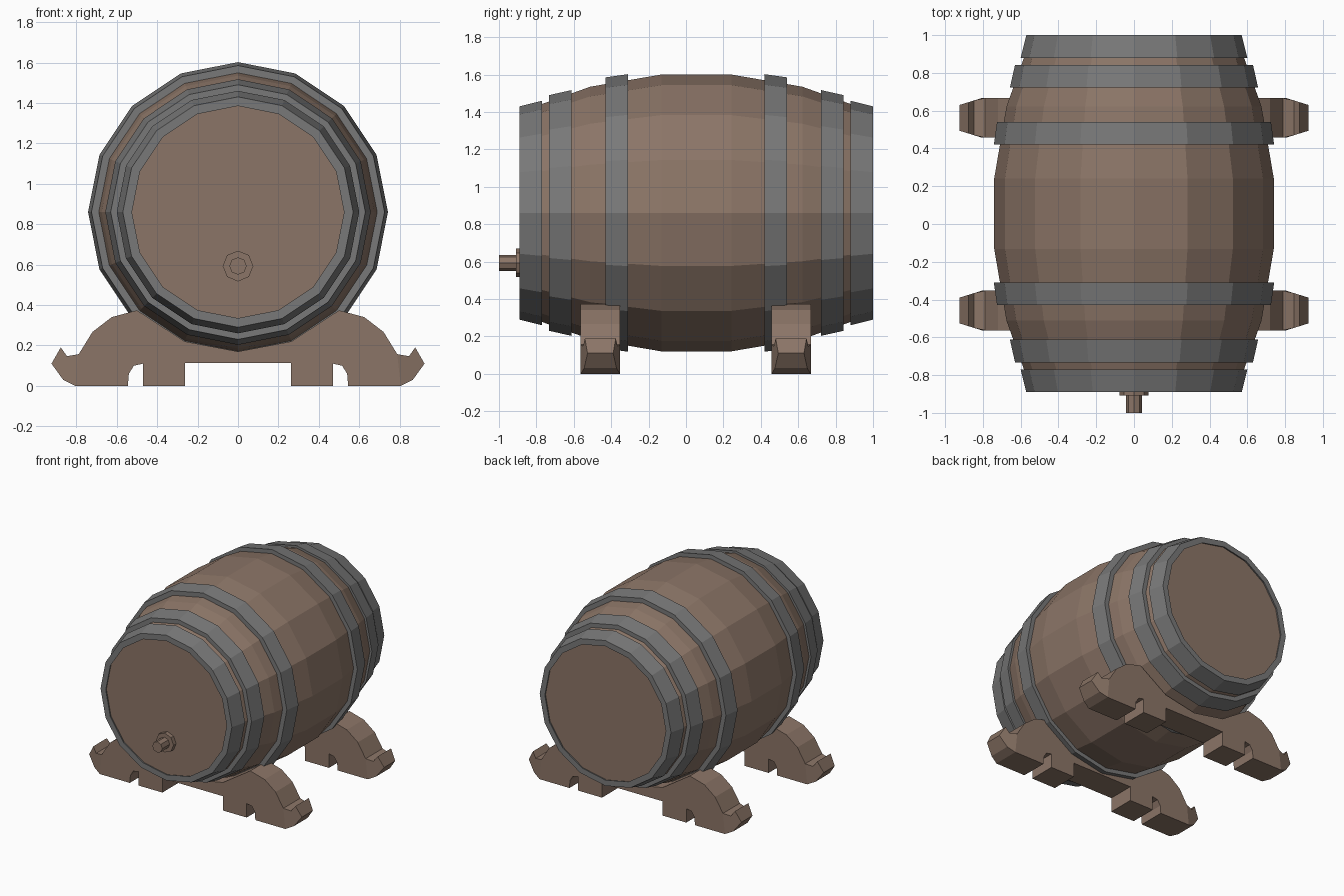
import bpy, bmesh, math

if "Cube" in bpy.data.objects:
    bpy.data.objects.remove(bpy.data.objects["Cube"])

MID_Y, AXIS_Z = 0.055, 0.86


def material(name, color):
    m = bpy.data.materials.new(name)
    m.diffuse_color = color
    m.use_nodes = True
    m.node_tree.nodes["Principled BSDF"].inputs["Base Color"].default_value = m.diffuse_color
    return m


wood = material("wood", (0.26, 0.178, 0.135, 1))
iron = material("iron", (0.19, 0.19, 0.19, 1))


def finish(bm, name, mat):
    bmesh.ops.recalc_face_normals(bm, faces=bm.faces)
    me = bpy.data.meshes.new(name)
    bm.to_mesh(me)
    bm.free()
    me.materials.append(mat)
    ob = bpy.data.objects.new(name, me)
    bpy.context.collection.objects.link(ob)
    return ob


def lathe(name, profile, sides, cz, mat, ring=False):
    """Revolve (radius, y) points about a y axis; cap the ends or close as a ring."""
    bm = bmesh.new()
    loops = []
    for r, y in profile:
        angles = [2 * math.pi * i / sides for i in range(sides)]
        loops.append([bm.verts.new((r * math.sin(a), y, cz + r * math.cos(a))) for a in angles])
    pairs = list(zip(loops, loops[1:]))
    if ring:
        pairs.append((loops[-1], loops[0]))
    else:
        bm.faces.new(loops[0])
        bm.faces.new(loops[-1])
    for a, b in pairs:
        for i in range(sides):
            j = (i + 1) % sides
            bm.faces.new((a[i], a[j], b[j], b[i]))
    return finish(bm, name, mat)


# Barrel body with slightly recessed lids
half = [(0.545, 0.93), (0.675, 0.567), (0.74, 0.187)]
body = [(r, MID_Y - d) for r, d in half] + [(r, MID_Y + d) for r, d in reversed(half)]
lathe("barrel_body", body, 16, AXIS_Z, wood)

# Iron hoops: outer distance, inner distance, outer radii, bore radii
hoops = {
    "end_hoop": (0.945, 0.825, 0.57, 0.60, 0.525, 0.56),
    "quarter_hoop": (0.787, 0.667, 0.63, 0.657, 0.57, 0.61),
    "belly_hoop": (0.485, 0.365, 0.725, 0.742, 0.67, 0.69),
}
for name, (d0, d1, r0, r1, b0, b1) in hoops.items():
    for side, s in (("front", -1), ("back", 1)):
        ring = [(b0, d0), (r0, d0), (r1, d1), (b1, d1)]
        lathe(f"{name}_{side}", [(r, MID_Y + s * d) for r, d in ring], 16, AXIS_Z, iron, True)

# Tap on the front lid
lathe("tap", [(0.076, -0.87), (0.076, -0.908), (0.043, -0.908), (0.043, -1.0)], 8, 0.593, wood)

# Cradle outline (right half): underside and feet, scrolled tip, shoulder and saddle
under = [(0.262, 0.112), (0.262, 0), (0.47, 0), (0.47, 0.11), (0.515, 0.1),
         (0.54, 0.06), (0.545, 0), (0.805, 0)]
tip = [(0.865, 0.03), (0.923, 0.11), (0.877, 0.19), (0.846, 0.147)]
top = [(0.788, 0.157), (0.72, 0.267), (0.625, 0.34), (0.5, 0.374), (0.264, 0.22)]


def cradle(name, cy):
    bm = bmesh.new()
    right = under + tip + top
    outline = right + [(0, 0.17)] + [(-x, z) for x, z in reversed(right)]
    n, a, b = len(outline), len(under), len(under) + len(tip)
    sheets = []
    for s in (-1, 1):
        verts = []
        for x, z in outline:
            w = 0.105 - max(0, abs(x) - 0.805) * 0.31
            verts.append(bm.verts.new((x, cy + s * w, z)))
        sheets.append(verts)
        # Tapered tips are separate faces from the flat main side
        bm.faces.new(verts[a - 1:b + 1])
        bm.faces.new(verts[n - b - 1:n - a + 1])
        bm.faces.new(verts[:a] + verts[b:n - b] + verts[n - a:])
    f, k = sheets
    for i in range(n):
        j = (i + 1) % n
        bm.faces.new((f[i], f[j], k[j], k[i]))
    return finish(bm, name, wood)


cradle("cradle_front", -0.458)
cradle("cradle_back", 0.562)
